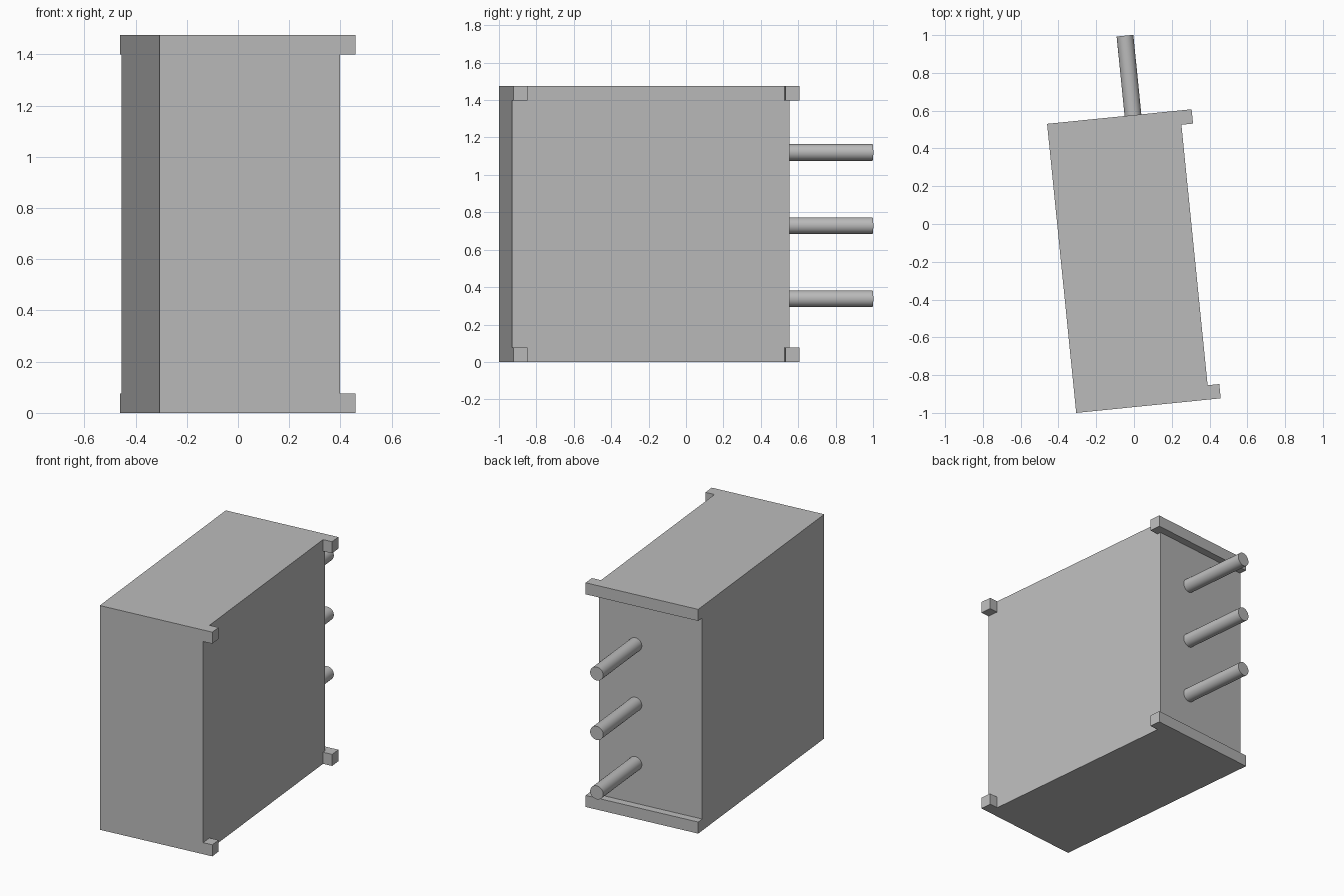
import bpy, bmesh, math
from mathutils import Matrix

if "Cube" in bpy.data.objects:
    bpy.data.objects.remove(bpy.data.objects["Cube"])

grey = bpy.data.materials.new("plain grey")
grey.use_nodes = True
colour = (0.5, 0.5, 0.5, 1)
grey.diffuse_color = colour
grey.node_tree.nodes["Principled BSDF"].inputs["Base Color"].default_value = colour

# The whole part stands turned a little about z, measured from its front corner
PLACE = Matrix.Translation((-0.306, -1.0, 0)) @ Matrix.Rotation(math.radians(5.75), 4, "Z")

WIDTH, FULL_WIDTH = 0.707, 0.769
DEPTH, FULL_DEPTH = 1.489, 1.538
HEIGHT, TAB = 1.475, 0.076


def finish(name, bm):
    bmesh.ops.recalc_face_normals(bm, faces=bm.faces)
    bm.transform(PLACE)
    mesh = bpy.data.meshes.new(name)
    bm.to_mesh(mesh)
    bm.free()
    mesh.materials.append(grey)
    obj = bpy.data.objects.new(name, mesh)
    bpy.context.collection.objects.link(obj)
    return obj


def slab(name, outline, low, high):
    bm = bmesh.new()
    face = bm.faces.new([bm.verts.new((x, y, low)) for x, y in outline])
    top = bmesh.ops.extrude_face_region(bm, geom=[face])["geom"]
    bmesh.ops.translate(bm, vec=(0, 0, high - low),
                        verts=[v for v in top if isinstance(v, bmesh.types.BMVert)])
    return finish(name, bm)


# Housing between the end plates
slab("housing", [(0, 0), (WIDTH, 0), (WIDTH, DEPTH), (0, DEPTH)], TAB, HEIGHT - TAB)

# End plates with a back rim and two side tabs each
plate = [(0, 0), (FULL_WIDTH, 0), (FULL_WIDTH, TAB), (WIDTH, TAB),
         (WIDTH, FULL_DEPTH - TAB), (FULL_WIDTH, FULL_DEPTH - TAB),
         (FULL_WIDTH, FULL_DEPTH), (0, FULL_DEPTH)]
slab("bottom_plate", plate, 0, TAB)
slab("top_plate", plate, HEIGHT - TAB, HEIGHT)

# Three round pins out of the back
PIN_START, PIN_END = DEPTH - 0.02, 1.961
for i, name in enumerate(("lower_pin", "middle_pin", "upper_pin")):
    bm = bmesh.new()
    place = (Matrix.Translation((0.457, (PIN_START + PIN_END) / 2, 0.338 + i * 0.391))
             @ Matrix.Rotation(math.pi / 2, 4, "X"))
    bmesh.ops.create_cone(bm, cap_ends=True, segments=40, radius1=0.0445, radius2=0.0445,
                          depth=PIN_END - PIN_START, matrix=place)
    pin = finish(name, bm)
    bpy.ops.object.select_all(action="DESELECT")
    pin.select_set(True)
    bpy.context.view_layer.objects.active = pin
    bpy.ops.object.shade_smooth_by_angle(angle=math.radians(30))
